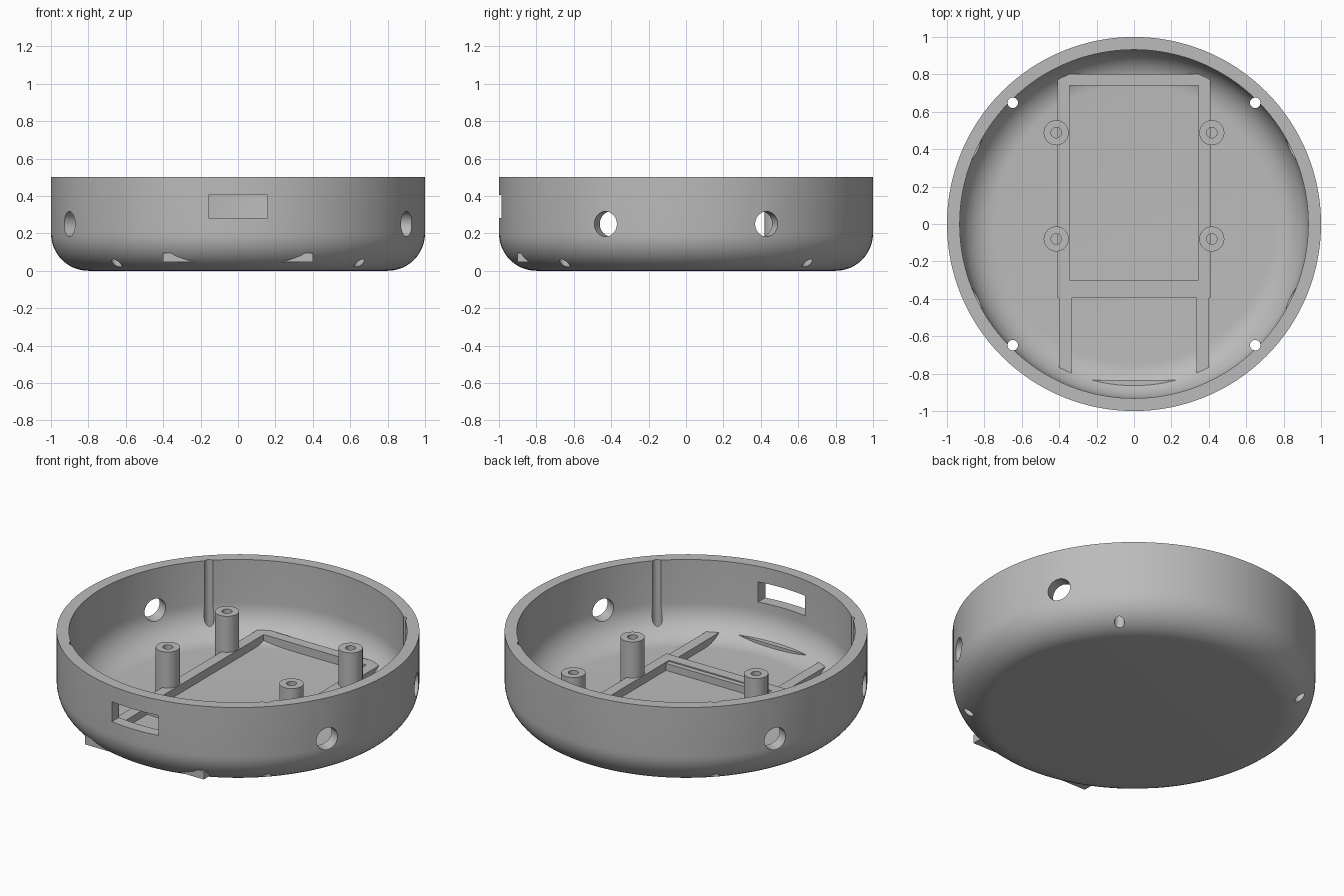
import bpy, bmesh, math
from mathutils import Matrix, Vector

cube = bpy.data.objects.get("Cube")
if cube:
    bpy.data.objects.remove(cube, do_unlink=True)

grey = bpy.data.materials.new("plain grey")
grey.use_nodes = True
grey.diffuse_color = (0.5, 0.5, 0.5, 1)
grey.node_tree.nodes["Principled BSDF"].inputs["Base Color"].default_value = (0.5, 0.5, 0.5, 1)

RAIL_BOTTOM = 0.047


def make_object(name, bm):
    bmesh.ops.recalc_face_normals(bm, faces=bm.faces)
    mesh = bpy.data.meshes.new(name)
    bm.to_mesh(mesh)
    bm.free()
    mesh.materials.append(grey)
    obj = bpy.data.objects.new(name, mesh)
    bpy.context.collection.objects.link(obj)
    return obj


def revolve(name, profile, steps, closed=False):
    """Spin a radius/height profile around the z axis."""
    bm = bmesh.new()
    verts = [bm.verts.new((r, 0, z)) for r, z in profile]
    edges = [bm.edges.new(pair) for pair in zip(verts, verts[1:])]
    if closed:
        edges.append(bm.edges.new((verts[-1], verts[0])))
    bmesh.ops.spin(bm, geom=verts + edges, cent=(0, 0, 0), axis=(0, 0, 1),
                   angle=math.tau, steps=steps)
    bmesh.ops.remove_doubles(bm, verts=bm.verts, dist=1e-5)
    return make_object(name, bm)


def fillet(radius, bend, floor, steps=12):
    """Rounded corner from a floor up into a vertical wall."""
    angles = [math.pi / 2 * i / steps for i in range(steps + 1)]
    return [(radius - bend + bend * math.sin(a), floor + bend - bend * math.cos(a))
            for a in angles]


def rect_frame(name, outer, inner, z0, z1):
    """Rectangular ring; outer and inner are (half width, front y, back y)."""
    bm = bmesh.new()

    def loop(w, front, back, z):
        return [bm.verts.new((x, y, z)) for x, y in
                ((-w, front), (w, front), (w, back), (-w, back))]

    loops = [loop(*outer, z0), loop(*outer, z1), loop(*inner, z1), loop(*inner, z0)]
    for a, b in zip(loops, loops[1:] + loops[:1]):
        for i in range(4):
            j = (i + 1) % 4
            bm.faces.new((a[i], a[j], b[j], b[i]))
    return make_object(name, bm)


def cylinder_cutter(name, radius, depth, matrix):
    bm = bmesh.new()
    bmesh.ops.create_cone(bm, cap_ends=True, segments=40, radius1=radius,
                          radius2=radius, depth=depth, matrix=matrix)
    return make_object(name, bm)


def smooth(obj):
    bpy.ops.object.select_all(action='DESELECT')
    obj.select_set(True)
    bpy.context.view_layer.objects.active = obj
    bpy.ops.object.shade_smooth_by_angle(angle=math.radians(30))


# Round shell with a rounded base and an open top
outside = [(0, 0)] + fillet(1.0, 0.2, 0) + [(1.0, 0.5)]
inside = [(0, 0.053)] + fillet(0.932, 0.186, 0.053) + [(0.932, 0.5)]
shell = revolve("shell", outside + inside[::-1], 128)

cutters = []
for sx in (-1, 1):
    for sy in (-1, 1):
        # Vertical screw channels, half open to the inner wall
        cutters.append(cylinder_cutter(
            "screw_channel_cutter", 0.028, 2, Matrix.Translation((0.648 * sx, 0.648 * sy, 0.25))))
        # Radial side holes
        out = Vector((0.9 * sx, 0.43 * sy, 0))
        turn = out.to_track_quat('Z', 'Y').to_matrix().to_4x4()
        cutters.append(cylinder_cutter(
            "side_hole_cutter", 0.067, 0.4, Matrix.Translation(out + Vector((0, 0, 0.25))) @ turn))

# Front slot
bm = bmesh.new()
bmesh.ops.create_cube(bm, size=1, matrix=Matrix.Translation((0, -0.95, 0.344))
                      @ Matrix.Diagonal((0.315, 0.3, 0.122, 1)))
cutters.append(make_object("slot_cutter", bm))

for cutter in cutters:
    mod = shell.modifiers.new("cut", 'BOOLEAN')
    mod.operation = 'DIFFERENCE'
    mod.solver = 'EXACT'
    mod.object = cutter
bpy.context.view_layer.update()
cut_mesh = bpy.data.meshes.new_from_object(
    shell.evaluated_get(bpy.context.evaluated_depsgraph_get()))
shell.modifiers.clear()
shell.data = cut_mesh
for cutter in cutters:
    bpy.data.objects.remove(cutter, do_unlink=True)
smooth(shell)

# Board tray, and the lower frame whose front corners poke through the shell
rect_frame("board_frame", (0.408, -0.395, 0.803), (0.345, -0.33, 0.74), RAIL_BOTTOM, 0.103)
rect_frame("front_frame", (0.4, -0.9, -0.3), (0.335, -0.833, -0.365), RAIL_BOTTOM, 0.096)

# Hollow mounting posts
for side, sx in (("left", 1), ("right", -1)):
    for place, y in (("front", -0.08), ("back", 0.488)):
        post = revolve(f"{place}_{side}_post",
                       [(0.067, 0.05), (0.067, 0.322), (0.028, 0.322), (0.028, 0.05)],
                       40, closed=True)
        post.location = (0.416 * sx, y, 0)
        smooth(post)
